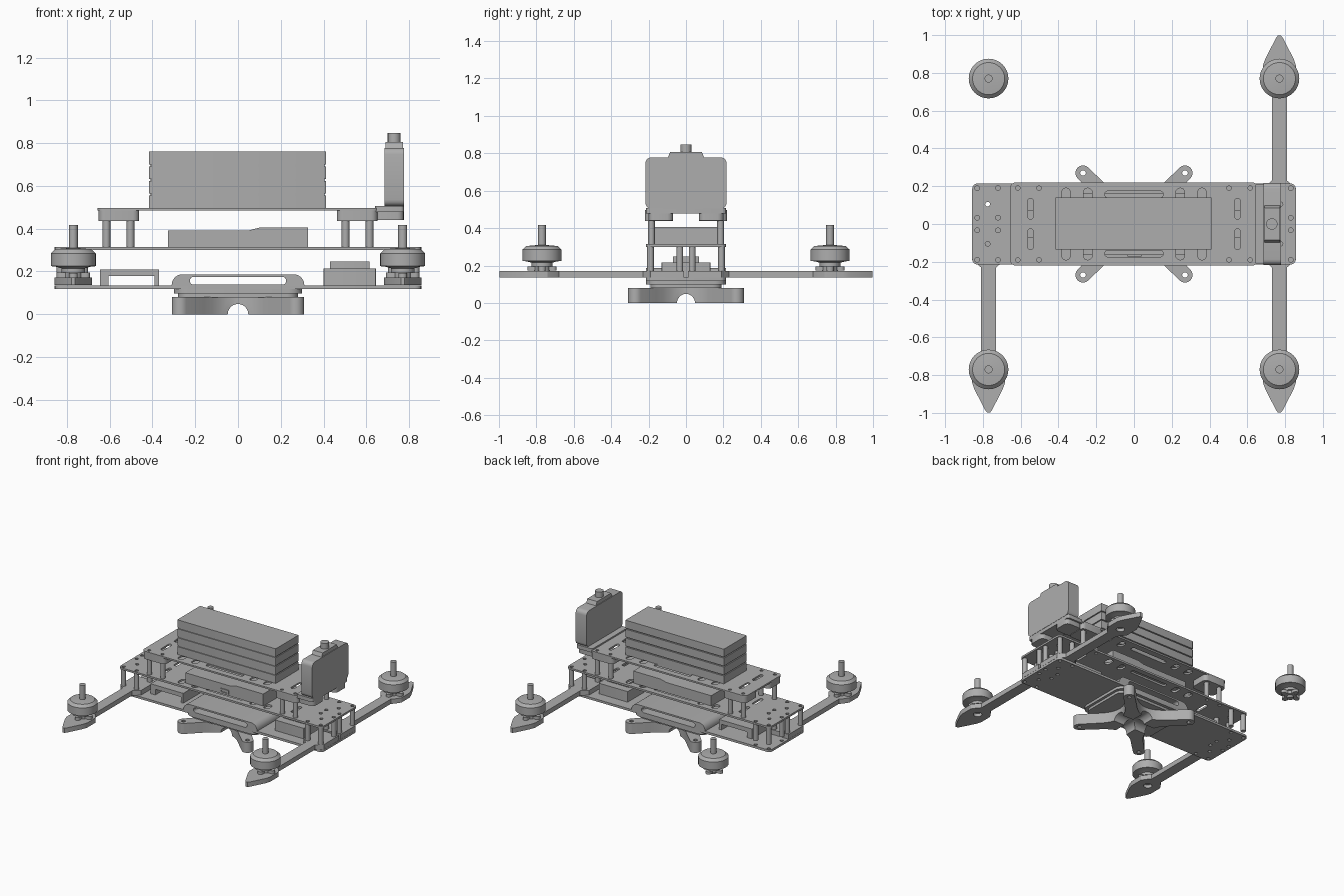
import bpy, bmesh
from math import sin, cos, pi
from mathutils import Matrix

cube = bpy.data.objects.get("Cube")
if cube:
    bpy.data.objects.remove(cube)

grey = bpy.data.materials.new("plain_grey")
grey.use_nodes = True
grey.diffuse_color = (0.42, 0.42, 0.42, 1)
grey.node_tree.nodes["Principled BSDF"].inputs["Base Color"].default_value = (0.42, 0.42, 0.42, 1)

parts = []
SIGNS = [(-1, -1), (1, -1), (-1, 1), (1, 1)]
AXES = {"z": Matrix.Identity(3),
        "y": Matrix(((1, 0, 0), (0, 0, 1), (0, 1, 0))),
        "x": Matrix(((0, 0, 1), (1, 0, 0), (0, 1, 0)))}


def add(name, mesh):
    obj = bpy.data.objects.new(name, mesh)
    bpy.context.collection.objects.link(obj)
    mesh.materials.clear()
    mesh.materials.append(grey)
    parts.append(obj)
    return obj


def arc(cx, cy, r, a0, a1, n=6):
    return [(cx + r * cos(a0 + (a1 - a0) * i / n), cy + r * sin(a0 + (a1 - a0) * i / n))
            for i in range(n + 1)]


def circle(cx, cy, r, n=16):
    return arc(cx, cy, r, 0, 2 * pi, n)[:-1]


def rrect(x0, x1, y0, y1, r=0.02):
    """Rounded rectangle; a slot when r is half the width."""
    r = min(r, (x1 - x0) / 2 - 0.001, (y1 - y0) / 2 - 0.001)
    corners = [(x1 - r, y1 - r), (x0 + r, y1 - r), (x0 + r, y0 + r), (x1 - r, y0 + r)]
    return [p for k, c in enumerate(corners) for p in arc(*c, r, k * pi / 2, (k + 1) * pi / 2, 4)]


def slab(name, outlines, lo, hi, axis="z"):
    """Extrude the first outline along an axis, the others being holes."""
    curve = bpy.data.curves.new(name, "CURVE")
    curve.dimensions = "2D"
    curve.fill_mode = "BOTH"
    curve.extrude = (hi - lo) / 2
    for pts in outlines:
        sp = curve.splines.new("POLY")
        sp.points.add(len(pts) - 1)
        for point, (u, v) in zip(sp.points, pts):
            point.co = (u, v, 0, 1)
        sp.use_cyclic_u = True
    temp = bpy.data.objects.new(name, curve)
    bpy.context.collection.objects.link(temp)
    mesh = bpy.data.meshes.new_from_object(temp.evaluated_get(bpy.context.evaluated_depsgraph_get()))
    bpy.data.objects.remove(temp)
    mesh.transform(AXES[axis].to_4x4() @ Matrix.Translation((0, 0, (lo + hi) / 2)))
    bm = bmesh.new()
    bm.from_mesh(mesh)
    bmesh.ops.remove_doubles(bm, verts=bm.verts, dist=0.0001)
    bmesh.ops.recalc_face_normals(bm, faces=bm.faces)
    bm.to_mesh(mesh)
    bm.free()
    return add(name, mesh)


def box(name, x0, x1, y0, y1, z0, z1, r=0.004):
    return slab(name, [rrect(x0, x1, y0, y1, r)], z0, z1)


def lathe(name, profile, x, y, steps=32):
    bm = bmesh.new()
    verts = [bm.verts.new((r, 0, z)) for r, z in profile]
    edges = [bm.edges.new(e) for e in zip(verts, verts[1:])]
    bmesh.ops.spin(bm, geom=verts + edges, cent=(0, 0, 0), axis=(0, 0, 1), angle=2 * pi, steps=steps)
    bmesh.ops.remove_doubles(bm, verts=bm.verts, dist=0.0001)
    bmesh.ops.recalc_face_normals(bm, faces=bm.faces)
    mesh = bpy.data.meshes.new(name)
    bm.to_mesh(mesh)
    bm.free()
    mesh.transform(Matrix.Translation((x, y, 0)))
    return add(name, mesh)


# Frame plates with bolt holes and slots
end_holes = [circle(sx * x, sy * y, 0.013, 10) for sx, sy in SIGNS
             for x, y in ((0.83, 0.19), (0.72, 0.19), (0.83, 0.033), (0.72, 0.033), (0.775, 0.105))]
slots = []
for sx, sy in SIGNS:
    slots += [circle(sx * x, sy * 0.19, 0.012, 10) for x in (0.615, 0.503)]
    for x, y, w, h in ((0.548, 0.08, 0.014, 0.055), (0.36, 0.155, 0.023, 0.035), (0.245, 0.155, 0.023, 0.035)):
        slots.append(rrect(sx * x - w, sx * x + w, sy * y - h, sy * y + h, w))
slots += [rrect(-0.155, 0.155, s * 0.157 - 0.017, s * 0.157 + 0.017, 0.017) for s in (-1, 1)]
slab("bottom_plate", [rrect(-0.857, 0.857, -0.213, 0.213, 0.03)] + end_holes, 0.118, 0.135)
slab("middle_plate", [rrect(-0.857, 0.857, -0.215, 0.215, 0.03)] + end_holes + slots, 0.3, 0.314)
slab("top_plate", [rrect(-0.657, 0.657, -0.22, 0.22, 0.03)] + slots, 0.484, 0.496)

# Standoffs and corner clamps
for sx, sy in SIGNS:
    for x, y, z0, z1 in ((0.83, 0.19, 0.17, 0.3), (0.72, 0.19, 0.17, 0.3), (0.83, 0.033, 0.17, 0.3),
                         (0.72, 0.033, 0.17, 0.3), (0.615, 0.185, 0.314, 0.437), (0.503, 0.185, 0.314, 0.437)):
        slab("standoff", [circle(sx * x, sy * y, 0.018)], z0, z1)
    xs, ys = sorted((sx * 0.462, sx * 0.652)), sorted((sy * 0.07, sy * 0.22))
    box("corner_clamp", *xs, *ys, 0.437, 0.484, 0.03)

# Arms on three corners
half = [(0.087, 0.01), (0.087, 0.19), (0.04, 0.23), (0.04, 0.68), (0.06, 0.7), (0.087, 0.74),
        (0.087, 0.84), (0.075, 0.875), (0.018, 0.985), (0.008, 0.998)]
for sx, sy in SIGNS[:2] + SIGNS[3:]:
    outline = half + [(-x, y) for x, y in reversed(half)]
    slab("arm", [[(sx * 0.77 + x, sy * y) for x, y in outline],
                 circle(sx * 0.77, sy * 0.77, 0.03)], 0.136, 0.172)

# Motors on all four corners
bell = [(0, 0.195), (0.055, 0.195), (0.055, 0.215), (0.08, 0.222), (0.105, 0.225), (0.105, 0.285),
        (0.085, 0.304), (0.03, 0.309), (0.021, 0.309), (0.021, 0.417), (0, 0.417)]
for sx, sy in SIGNS:
    mx, my = sx * 0.77, sy * 0.77
    lathe("motor_bell", bell, mx, my)
    lathe("motor_hub", [(0, 0.155), (0.022, 0.155), (0.022, 0.172), (0.042, 0.172), (0.042, 0.2), (0, 0.2)], mx, my)
    box("motor_foot", mx - 0.078, mx + 0.078, my - 0.02, my + 0.02, 0.172, 0.195, 0.02)
    box("motor_foot", mx - 0.02, mx + 0.02, my - 0.078, my + 0.078, 0.173, 0.194, 0.02)

# Battery pack: four cells with recessed seams
box("battery_core", -0.408, 0.405, -0.128, 0.132, 0.496, 0.755)
for i in range(4):
    z = 0.496 + i * 0.068
    box("battery_cell", -0.417, 0.412, -0.135, 0.14, z, z + 0.06)

# Controller case with a raised half and a port
slab("controller_case", [[(-0.328, 0.314), (0.328, 0.314), (0.328, 0.405), (0.1, 0.405), (0.05, 0.392),
                          (-0.328, 0.392)]], -0.165, 0.165, "y")
slab("controller_port", [rrect(-0.035, 0.04, 0.322, 0.356, 0.004),
                         rrect(-0.025, 0.03, 0.332, 0.346, 0.004)], -0.171, -0.165, "y")

# Electronics on the bottom plate
slab("receiver_bridge", [[(-0.645, 0.135), (-0.605, 0.135), (-0.605, 0.178), (-0.39, 0.178), (-0.39, 0.135),
                          (-0.37, 0.135), (-0.37, 0.21), (-0.645, 0.21)]], -0.13, 0.13, "y")
box("transmitter_base", 0.4, 0.645, -0.13, 0.13, 0.135, 0.215)
box("transmitter_top", 0.43, 0.615, -0.07, 0.07, 0.215, 0.247)

# Upright camera on its mount
slab("camera_body", [rrect(-0.217, 0.217, 0.505, 0.778, 0.03)], 0.685, 0.777, "x")
slab("camera_hump", [[(-0.1, 0.77), (0.1, 0.77), (0.085, 0.806), (-0.085, 0.806)]], 0.69, 0.772, "x")
slab("camera_button", [circle(0.73, 0, 0.03)], 0.8, 0.848)
box("camera_tray", 0.64, 0.775, -0.213, 0.213, 0.478, 0.507, 0.015)
for s in (-1, 1):
    box("camera_foot", 0.64, 0.775, *sorted((s * 0.07, s * 0.2)), 0.44, 0.48, 0.03)

# Bridge over the bottom plate and pad below it
slab("cradle_bridge", [[(-0.31, 0.13), (0.31, 0.13)] + arc(0.26, 0.137, 0.05, 0, pi / 2)
                       + arc(-0.26, 0.137, 0.05, pi / 2, pi),
                       rrect(-0.225, 0.225, 0.138, 0.175, 0.02)], -0.213, 0.213, "y")
box("cradle_pad", -0.3, 0.3, -0.213, 0.213, 0.098, 0.12, 0.06)
box("cradle_pad_lower", -0.28, 0.28, -0.19, 0.19, 0.079, 0.099, 0.05)

# Four-legged skid with concave sides
outline = []
for k in range(4):
    side = [(0.13 + 0.09 * t * t, 0.16 * t) for t in (-1, -0.75, -0.5, -0.25, 0, 0.25, 0.5, 0.75, 1)]
    tip = arc(0.27, 0.27, 0.04, -pi / 4, 3 * pi / 4, 10)
    c, s = cos(k * pi / 2), sin(k * pi / 2)
    outline += [(x * c - y * s, x * s + y * c) for x, y in side + tip]
skid = slab("skid", [outline] + [circle(sx * 0.27, sy * 0.27, 0.015, 10) for sx, sy in SIGNS], 0, 0.08)

# Round channels cut through the skid underside
for axis in "xy":
    cutter = slab("channel_cutter", [circle(0.0, 0.0, 0.048, 24)], -0.4, 0.4, axis)
    cutter.hide_render = True
    cut = skid.modifiers.new("channel", "BOOLEAN")
    cut.operation = "DIFFERENCE"
    cut.object = cutter
    baked = bpy.data.meshes.new_from_object(skid.evaluated_get(bpy.context.evaluated_depsgraph_get()))
    skid.modifiers.clear()
    skid.data = baked
    parts.remove(cutter)
    bpy.data.objects.remove(cutter)

# Smooth round sides, keep edges sharp
bpy.ops.object.select_all(action="DESELECT")
for obj in parts:
    obj.select_set(True)
bpy.context.view_layer.objects.active = parts[0]
bpy.ops.object.shade_smooth_by_angle(angle=pi / 6)
